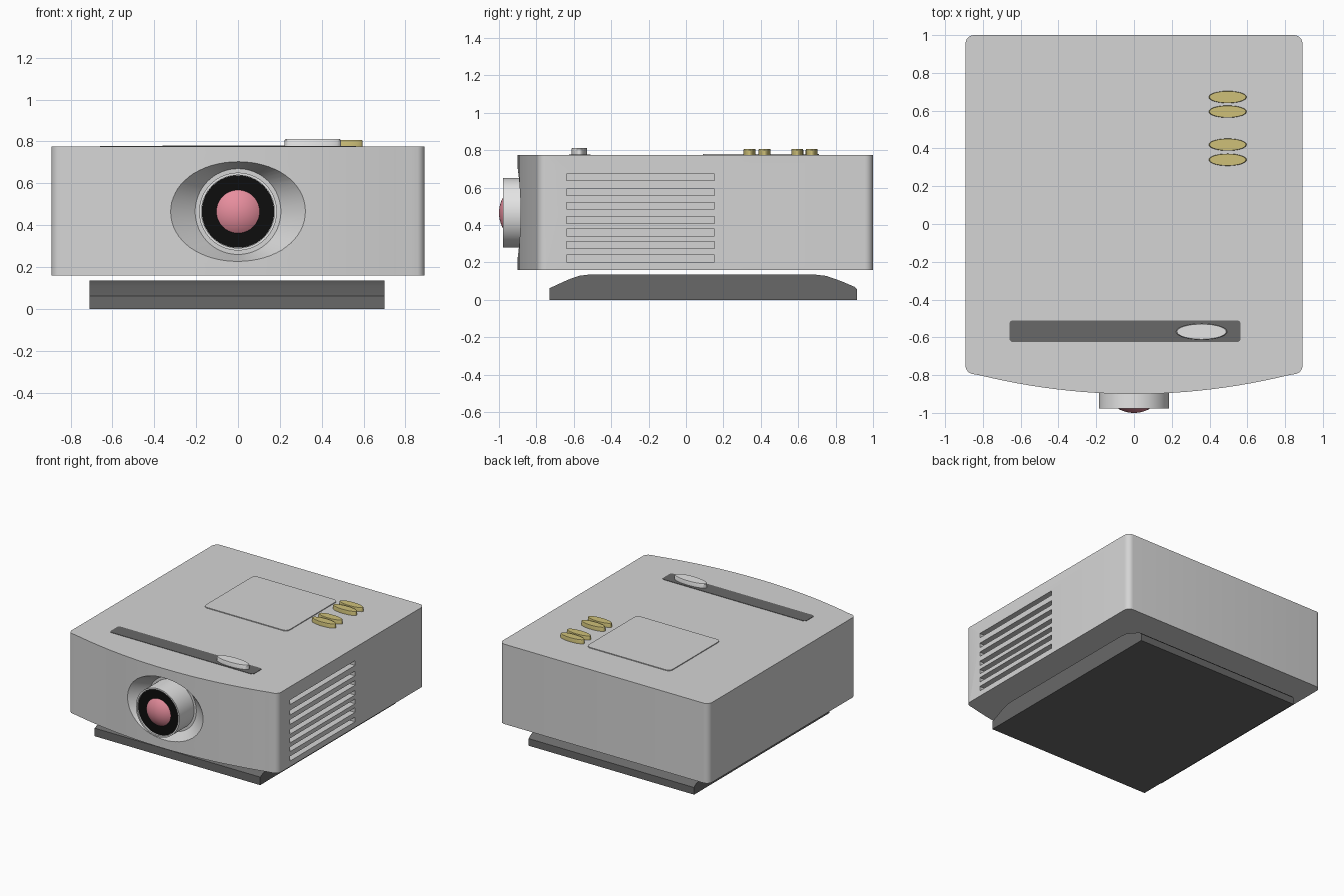
import bpy, bmesh, math
from mathutils import Vector

if "Cube" in bpy.data.objects:
    bpy.data.objects.remove(bpy.data.objects["Cube"], do_unlink=True)


def material(name, r, g, b):
    m = bpy.data.materials.new(name)
    m.use_nodes = True
    m.diffuse_color = (r, g, b, 1)
    m.node_tree.nodes["Principled BSDF"].inputs["Base Color"].default_value = (r, g, b, 1)
    return m


GREY = material("casing grey", 0.66, 0.66, 0.66)
DARK = material("dark grey", 0.14, 0.14, 0.14)
PALE = material("pale grey", 0.78, 0.78, 0.78)
GOLD = material("button gold", 0.62, 0.53, 0.19)
BLACK = material("lens black", 0.004, 0.004, 0.004)
PINK = material("lens pink", 0.80, 0.27, 0.34)


def loft(name, rings, mat, smooth=True):
    """Join equal-length rings of points into a closed solid."""
    bm = bmesh.new()
    vs = [[bm.verts.new(p) for p in ring] for ring in rings]
    for a, b in zip(vs, vs[1:]):
        for i in range(len(a)):
            j = (i + 1) % len(a)
            bm.faces.new((a[i], a[j], b[j], b[i]))
    bm.faces.new(vs[0])
    bm.faces.new(vs[-1])
    bmesh.ops.recalc_face_normals(bm, faces=bm.faces)
    me = bpy.data.meshes.new(name)
    bm.to_mesh(me)
    bm.free()
    me.materials.append(mat)
    ob = bpy.data.objects.new(name, me)
    bpy.context.collection.objects.link(ob)
    if smooth:
        soften(ob)
    return ob


def soften(ob):
    bpy.ops.object.select_all(action="DESELECT")
    ob.select_set(True)
    bpy.context.view_layer.objects.active = ob
    bpy.ops.object.shade_smooth_by_angle(angle=math.radians(30))


def ellipse(rx, ry, n=64):
    return [(rx * math.cos(2 * math.pi * i / n), ry * math.sin(2 * math.pi * i / n)) for i in range(n)]


def rounded(x0, x1, y0, y1, r, n=6):
    """Outline of a rectangle with rounded corners, counter-clockwise from front left."""
    pts = []
    for k, (cx, cy) in enumerate([(x0 + r, y0 + r), (x1 - r, y0 + r), (x1 - r, y1 - r), (x0 + r, y1 - r)]):
        for i in range(n + 1):
            a = math.pi * (1 + k / 2 + i / n / 2)
            pts.append((cx + r * math.cos(a), cy + r * math.sin(a)))
    return pts


def slab(name, outline, z0, z1, mat, smooth=True):
    return loft(name, [[(x, y, z) for x, y in outline] for z in (z0, z1)], mat, smooth)


def lens_part(name, stations, mat, n=64):
    """Loft elliptical sections (y, x radius, z radius) along the lens axis."""
    return loft(name, [[(x, y, LENS_Z + z) for x, z in ellipse(rx, rz, n)] for y, rx, rz in stations], mat)


def cut(target, cutter):
    mod = target.modifiers.new("cut", "BOOLEAN")
    mod.operation = "DIFFERENCE"
    mod.solver = "EXACT"
    mod.object = cutter
    bpy.context.view_layer.objects.active = target
    bpy.ops.object.modifier_apply(modifier=mod.name)
    bpy.data.objects.remove(cutter, do_unlink=True)


LENS_Z = 0.465
TOP = 0.775

# Casing with a bowed front
plan = rounded(-0.892, 0.892, -0.795, 1.0, 0.045)
bow = [(0.82 * t / 12, -0.9 + 0.1 * (t / 12) ** 2) for t in range(-12, 13)]
plan = plan[:6] + bow + plan[8:]
casing = slab("casing", plan, 0.16, TOP, GREY, smooth=False)

# Flared oval recess around the lens
cut(casing, lens_part("recess_cutter", [(-0.95, 0.413, 0.255), (-0.80, 0.205, 0.205)], GREY))

# Ventilation slots on the left side
for z in (0.655, 0.575, 0.503, 0.427, 0.360, 0.293, 0.221):
    slot = slab("slot_cutter", [(0.83, -0.64), (0.95, -0.64), (0.95, 0.152), (0.83, 0.152)],
                z - 0.018, z + 0.018, GREY, smooth=False)
    cut(casing, slot)
soften(casing)

# Lens barrel, dark ring and domed glass
lens_part("lens_barrel", [(-0.78, 0.186, 0.186), (-0.978, 0.186, 0.186),
                          (-0.978, 0.174, 0.174), (-0.962, 0.174, 0.174)], PALE)
lens_part("lens_ring", [(-0.955, 0.173, 0.173), (-0.965, 0.173, 0.173)], BLACK)
R = 0.17
dome = []
for i in range(9):
    r = 0.105 * (1 - i / 8) + 0.002
    dome.append((-1.0 + R - math.sqrt(R * R - r * r), r, r))
lens_part("lens_glass", [(-0.96, 0.107, 0.107)] + dome, PINK)

# Top panel, slider track and slider knob
slab("top_panel", rounded(-0.36, 0.355, 0.09, 0.71, 0.035), TOP - 0.01, TOP + 0.006, GREY)
slab("slider_track", rounded(-0.66, 0.565, -0.625, -0.51, 0.02), TOP - 0.01, TOP + 0.003, DARK)


def oval_button(name, cx, cy, rx, ry, top, mat):
    rings = [[(cx + x * s, cy + y * s, z) for x, y in ellipse(rx, ry, 48)]
             for s, z in ((1, TOP - 0.01), (1, top - 0.005), (0.96, top))]
    loft(name, rings, mat)


oval_button("slider_knob", 0.358, -0.57, 0.135, 0.042, 0.811, PALE)

# Two pairs of oval buttons
for i, y in enumerate((0.34, 0.42, 0.595, 0.672)):
    oval_button(f"button_{i + 1}", 0.496, y, 0.1, 0.032, 0.806, GOLD)

# Base plate with sloping curved ends
front = [(-0.73, 0.0), (-0.73, 0.062), (-0.63, 0.108), (-0.57, 0.129), (-0.52, 0.135)]
back = [(0.69, 0.135), (0.75, 0.128), (0.83, 0.1), (0.90, 0.07), (0.915, 0.055), (0.915, 0.0)]
loft("base_plate", [[(x, y, z) for y, z in front + back] for x in (-0.71, 0.70)], DARK)
